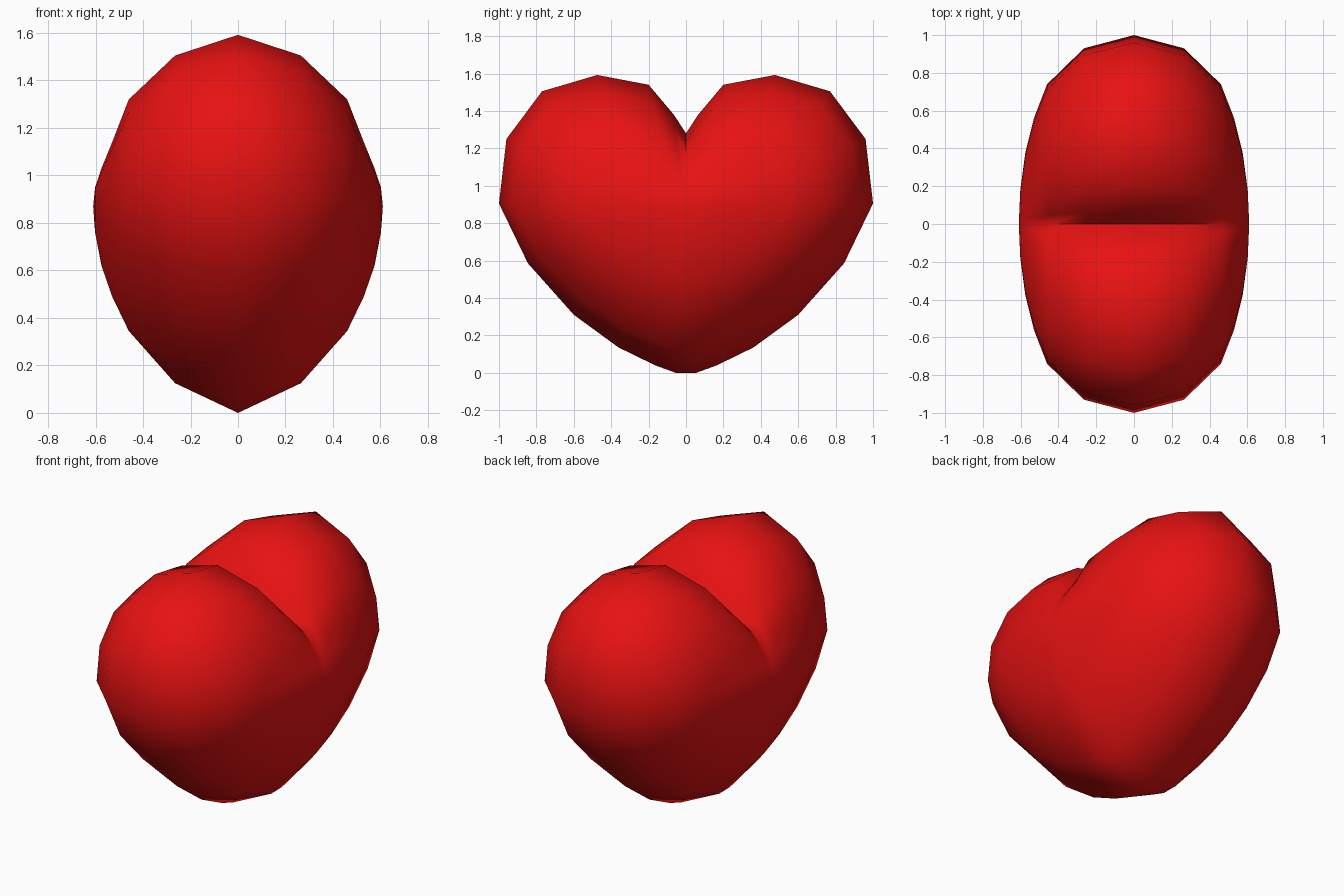
import bpy, bmesh, math

if "Cube" in bpy.data.objects:
    bpy.data.objects.remove(bpy.data.objects["Cube"])

# Right half of the heart outline (y, z), from the notch round to the bottom
HALF = [(0, 1.28), (0.065, 1.38), (0.20, 1.54), (0.475, 1.592), (0.77, 1.505), (0.96, 1.25),
        (1.0, 0.905), (0.845, 0.585), (0.60, 0.31), (0.36, 0.135), (0.165, 0.04), (0.055, 0.0)]
FILLED = {0: 1.56, 1: 1.565, 2: 1.58}      # notch heights once the notch has faded out
MID, TOP = 0.89, 1.592

# Slices across the thickness: x, width scale, top z, bottom z, notch fade
SLICES = [(0, 1, TOP, 0, 0), (0.265, 0.93, 1.505, 0.125, 0.02), (0.46, 0.74, 1.32, 0.345, 0.2),
          (0.53, 0.56, 1.14, 0.49, 0.6), (0.575, 0.38, 1.03, 0.62, 0.9), (0.602, 0.18, 0.95, 0.76, 1)]


def ring(bm, x, width, top, bottom, fade):
    pts = []
    for i, (y, z) in enumerate(HALF):
        z += (FILLED.get(i, z) - z) * fade
        if z > MID:
            z = MID + (z - MID) * (top - MID) / (TOP - MID)
        else:
            z = MID - (MID - z) * (MID - bottom) / MID
        pts.append((y * width, z))
    pts += [(-y, z) for y, z in reversed(pts[1:])]
    return [bm.verts.new((x, y, z)) for y, z in pts]


bm = bmesh.new()
right = [ring(bm, *s) for s in SLICES]
left = [ring(bm, -s[0], *s[1:]) for s in SLICES[1:]]
rings = left[::-1] + right
n = len(rings[0])

# Skin between slices, then close both cheeks with a fan
for a, b in zip(rings, rings[1:]):
    for i in range(n):
        j = (i + 1) % n
        bm.faces.new((a[i], a[j], b[j], b[i]))
for loop, x in ((rings[0], -0.61), (rings[-1], 0.61)):
    pole = bm.verts.new((x, 0, 0.87))
    for i in range(n):
        bm.faces.new((loop[i], loop[(i + 1) % n], pole))
bmesh.ops.recalc_face_normals(bm, faces=bm.faces)

mesh = bpy.data.meshes.new("heart")
bm.to_mesh(mesh)
bm.free()
heart = bpy.data.objects.new("heart", mesh)
bpy.context.collection.objects.link(heart)

red = bpy.data.materials.new("red")
red.diffuse_color = (0.8, 0.006, 0.006, 1)
red.use_nodes = True
red.node_tree.nodes["Principled BSDF"].inputs["Base Color"].default_value = red.diffuse_color
mesh.materials.append(red)

# Smooth everywhere but the sharp crease of the notch
bpy.context.view_layer.objects.active = heart
heart.select_set(True)
bpy.ops.object.shade_smooth_by_angle(angle=math.radians(60))
